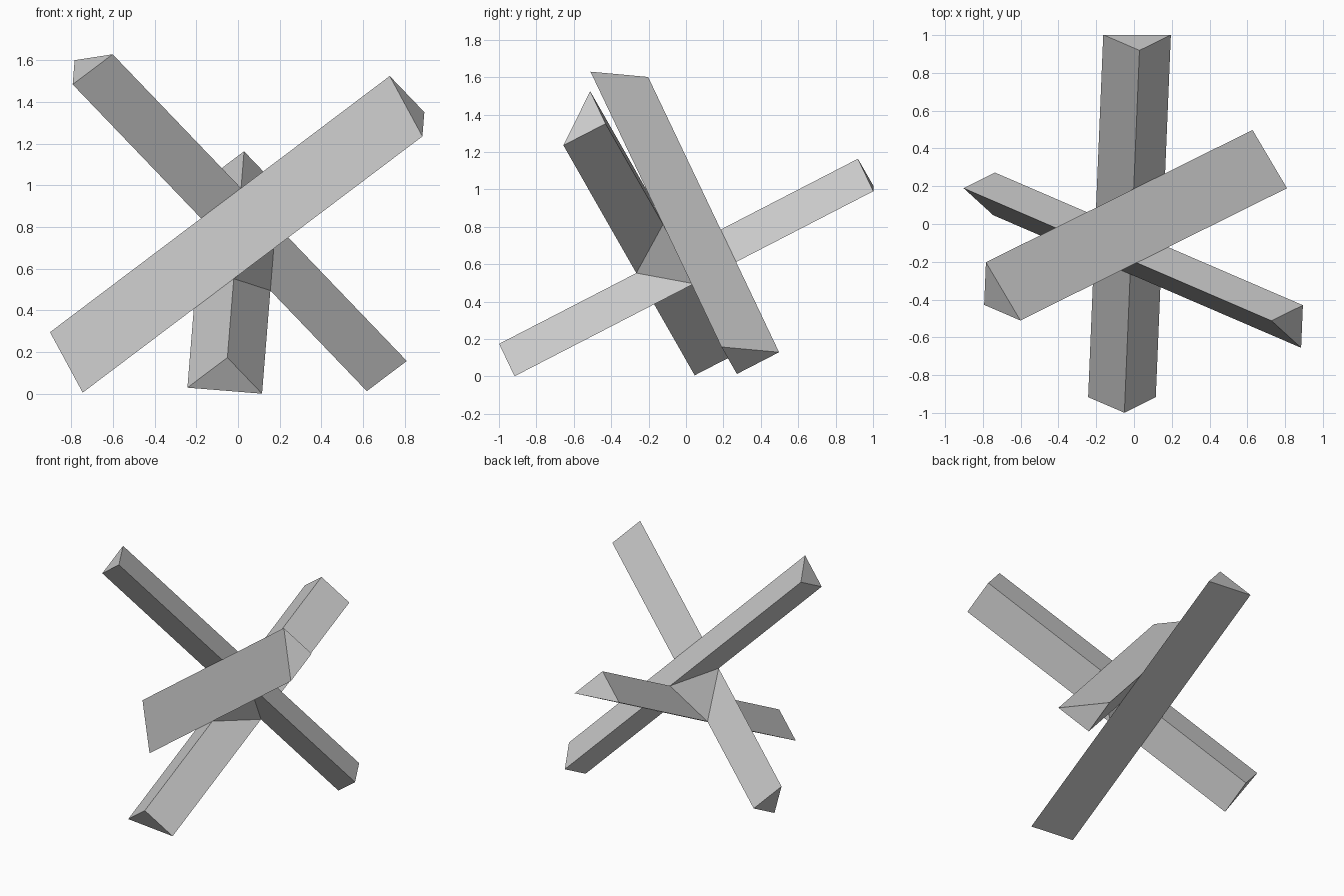
import bpy, bmesh
from mathutils import Vector, Matrix

if "Cube" in bpy.data.objects:
    bpy.data.objects.remove(bpy.data.objects["Cube"])

# Tilted right-angled frame whose origin is where the three struts meet
a = Vector((0.037, 0.888, 0.458)).normalized()
b = Vector((0.754, -0.324, 0.569))
b = (b - a * b.dot(a)).normalized()
c = a.cross(b)
frame = Matrix((a, b, c)).transposed().to_4x4()
frame.translation = (-0.011, -0.04, 0.669)
S = 0.254  # short side of the half-square section


def hull(name, points):
    bm = bmesh.new()
    for p in points:
        bm.verts.new(frame @ Vector(p))
    bmesh.ops.convex_hull(bm, input=bm.verts[:])
    bmesh.ops.dissolve_limit(bm, angle_limit=0.01, verts=bm.verts[:], edges=bm.edges[:])
    bmesh.ops.recalc_face_normals(bm, faces=bm.faces[:])
    me = bpy.data.meshes.new(name)
    bm.to_mesh(me)
    bm.free()
    bpy.context.collection.objects.link(bpy.data.objects.new(name, me))


def strut(name, axis, start, end, legs):
    """Right-triangle bar along one axis; legs gives the sign of the other two."""
    points = []
    for t in (start, end):
        base = Vector((0, 0, 0))
        base[axis] = t
        points.append(base)
        for other, sign in legs.items():
            p = base.copy()
            p[other] = sign * S
            points.append(p)
    hull(name, points)


# Three mutually perpendicular struts
strut("low_strut", 0, -1.08, 1.08, {1: -1, 2: 1})
strut("front_strut", 1, -0.96, 1.199, {0: -1, 2: -1})
strut("rear_strut", 2, -1.195, 0.961, {0: 1, 1: 1})

# Corner fillers in the two open pockets of the joint
for name, k in (("front_corner_filler", 1), ("rear_corner_filler", -1)):
    hull(name, [(0, 0, 0), (-k * S, 0, 0), (0, k * S, 0), (0, 0, k * S)])
